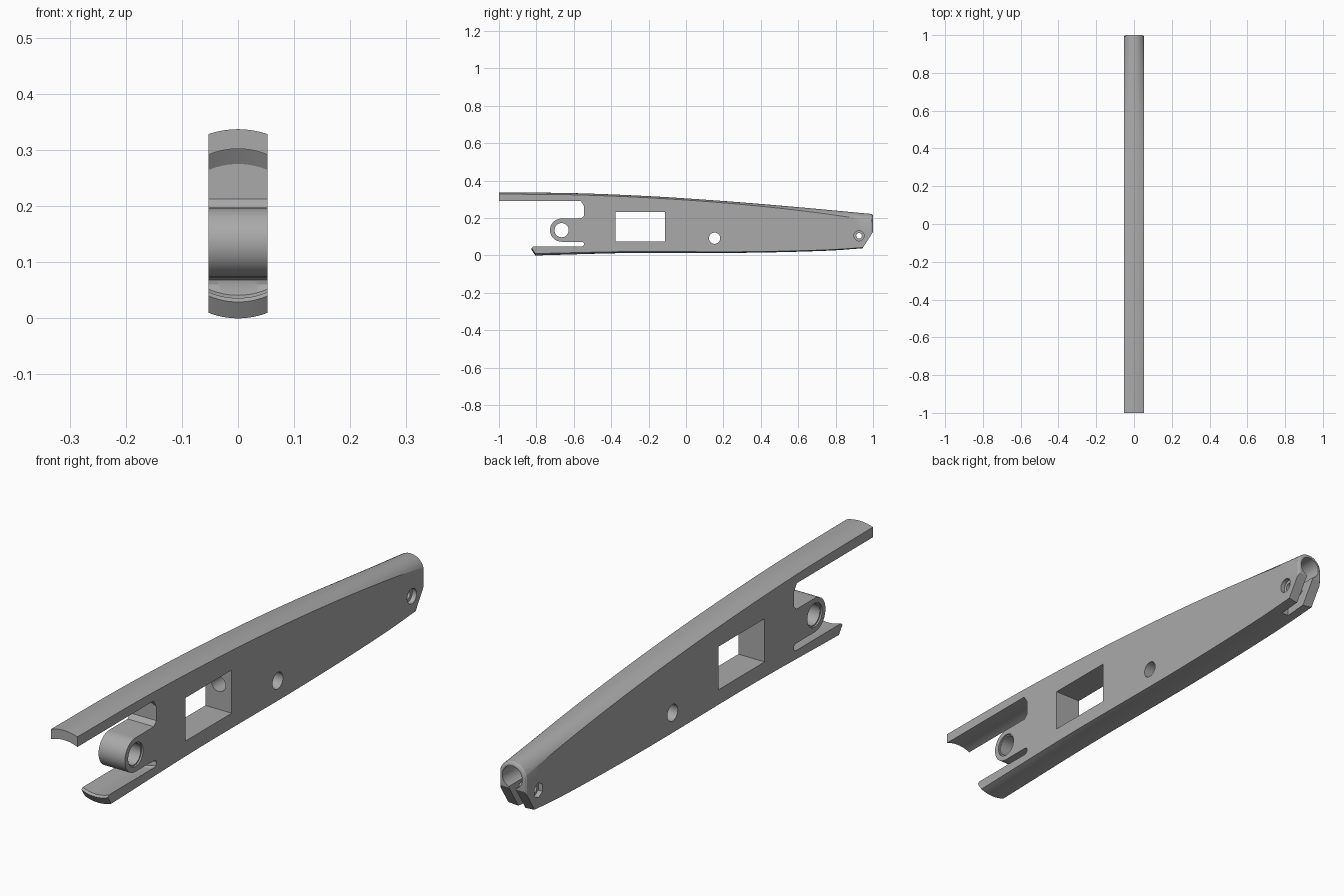
import bpy, bmesh, math

if "Cube" in bpy.data.objects:
    bpy.data.objects.remove(bpy.data.objects["Cube"])

HW = 0.053          # half width of the arm
N = 14              # segments across the crowned faces

grey = bpy.data.materials.new("plain grey")
grey.diffuse_color = (0.40, 0.40, 0.40, 1)
grey.use_nodes = True
grey.node_tree.nodes["Principled BSDF"].inputs["Base Color"].default_value = grey.diffuse_color


def make_object(name, bm):
    bmesh.ops.recalc_face_normals(bm, faces=bm.faces)
    me = bpy.data.meshes.new(name)
    bm.to_mesh(me)
    bm.free()
    me.materials.append(grey)
    ob = bpy.data.objects.new(name, me)
    bpy.context.collection.objects.link(ob)
    return ob


def loft(name, rings):
    """Join equal closed rings of points and cap both ends."""
    bm = bmesh.new()
    vs = [[bm.verts.new(p) for p in ring] for ring in rings]
    n = len(vs[0])
    for a, b in zip(vs, vs[1:]):
        for i in range(n):
            j = (i + 1) % n
            bm.faces.new((a[i], a[j], b[j], b[i]))
    bm.faces.new(vs[0])
    bm.faces.new(vs[-1])
    return make_object(name, bm)


def arc_height(x, w, sag):
    """Height of a circular crown of half width w above its edge."""
    r = (w * w + sag * sag) / (2 * sag)
    return math.sqrt(max(r * r - x * x, 0)) - (r - sag)


def interp(table, y):
    """Smooth interpolation through (y, value) pairs."""
    if y <= table[0][0]:
        return table[0][1]
    for k in range(len(table) - 1):
        (y0, a), (y1, b) = table[k], table[k + 1]
        if y <= y1:
            pa = table[max(k - 1, 0)]
            pb = table[min(k + 2, len(table) - 1)]
            m0 = (b - pa[1]) / (y1 - pa[0]) * (y1 - y0)
            m1 = (pb[1] - a) / (pb[0] - y0) * (y1 - y0)
            t = (y - y0) / (y1 - y0)
            return ((2*t**3 - 3*t*t + 1) * a + (t**3 - 2*t*t + t) * m0
                    + (3*t*t - 2*t**3) * b + (t**3 - t*t) * m1)
    return table[-1][1]


# crown line, crown depth, keel line and keel depth along the arm
TOP = [(-1, .337), (-.6, .333), (-.2, .317), (.2, .291), (.6, .258), (1, .221)]
TOP_SAG = [(-1, .009), (0, .009), (.3, .011), (.6, .017), (.9, .030), (1, .042)]
KEEL = [(-1, -.004), (-.8, 0), (-.3, .013), (.3, .014), (.75, .025), (1, .042)]
KEEL_SAG = [(-1, .010), (-.8, .010), (-.2, .007), (1, .004)]


def section(y, inset=0.0):
    w = HW - inset
    top, ts = interp(TOP, y) - inset, interp(TOP_SAG, y)
    low, ls = interp(KEEL, y) + inset, interp(KEEL_SAG, y)
    xs = [w * (2 * i / N - 1) for i in range(N + 1)]
    xt = [-w * math.cos(math.pi * i / N) for i in range(N + 1)]
    return ([(x, y, low + ls - arc_height(x, w, ls)) for x in xs]
            + [(x, y, top - ts + arc_height(x, w, ts)) for x in reversed(xt)])


# main arm with a softened rear rim
ys = [-1 + 1.992 * i / 40 for i in range(41)]
arm = loft("arm_body", [section(y) for y in ys] + [section(.997, .003), section(1, .008)])


def prism(name, pts, x0=-.1, x1=.1):
    return loft(name, [[(x, y, z) for y, z in pts] for x in (x0, x1)])


def circle(cy, cz, r, n=40, a0=0.0):
    return [(cy + r * math.cos(a0 + 2 * math.pi * i / n),
             cz + r * math.sin(a0 + 2 * math.pi * i / n)) for i in range(n)]


def long_bore(name, z, r, y0, y1, n=40):
    ring = circle(0, z, r, n)
    return loft(name, [[(a, y, b) for a, b in ring] for y in (y0, y1)])


def cut(cutter):
    m = arm.modifiers.new("cut", 'BOOLEAN')
    m.operation, m.solver, m.object = 'DIFFERENCE', 'EXACT', cutter
    bpy.context.view_layer.objects.active = arm
    bpy.ops.object.modifier_apply(modifier=m.name)
    bpy.data.objects.remove(cutter)


# front mouth: leaves the upper tongue, the round lug and the lower tongue
LY, LZ, LR = -.665, .135, .062
mouth = [(-1.1, .291), (-.562, .291), (-.545, .264), (-.545, .213), (-.560, .197)]
mouth += [(LY - LR * math.sin(math.pi * i / 24), LZ + LR * math.cos(math.pi * i / 24))
          for i in range(25)]
mouth += [(-.555, .073), (-.547, .068), (-.545, .060), (-.548, .052), (-.556, .047),
          (-.818, .047), (-.825, .040), (-.797, -.002), (-.77, -.05), (-1.1, -.05)]


def mouth_ring(x):
    # tongues are hollowed to follow the crowned outer faces
    bow = arc_height(min(abs(x), HW), HW, .011)
    return [(x, y, z + (bow if z > .25 else -bow if z < .058 else 0)) for y, z in mouth]


mx = [-.1] + [HW * (2 * i / N - 1) for i in range(N + 1)] + [.1]
cut(loft("mouth_cutter", [mouth_ring(x) for x in mx]))

# slanted lower rear corner
cut(prism("rear_cutter", [(.944, .038), (1.004, .132), (1.2, .132), (1.2, -.1), (.944, -.1)]))

# rectangular window and the pivot hole behind it
cut(prism("window_cutter", [(-.377, .075), (-.112, .075), (-.112, .232), (-.377, .232)]))
cut(prism("pivot_cutter", circle(.153, .092, .030)))

# lug hole with a shallow step on each side
cut(prism("lug_cutter", circle(LY, LZ, .038)))
for s in (-1, 1):
    cut(prism("lug_step_cutter", circle(LY, LZ, .043), s * .047, s * .1))

# lengthwise bore from the window, wider at the rear end
cut(long_bore("bore_cutter", .168, .028, -.2, .7))
cut(long_bore("socket_cutter", .167, .040, .6, 1.1))

# clamp slit under the socket
bm = bmesh.new()
bmesh.ops.create_cube(bm, size=1)
for v in bm.verts:
    v.co = (v.co.x * .028, .98 + v.co.y * .24, .07 + v.co.z * .16)
cut(make_object("slit_cutter", bm))

# clamp screw hole, round recess on the right and hexagon recess on the left
cut(prism("screw_cutter", circle(.925, .105, .015, 24)))
cut(prism("screw_head_cutter", circle(.925, .105, .027, 32), .036, .1))
cut(prism("nut_cutter", circle(.925, .105, .027, 6, math.pi / 6), -.1, -.036))

# smooth crowned faces, crisp edges
bpy.ops.object.select_all(action='DESELECT')
arm.select_set(True)
bpy.context.view_layer.objects.active = arm
bpy.ops.object.shade_smooth_by_angle(angle=math.radians(25))
